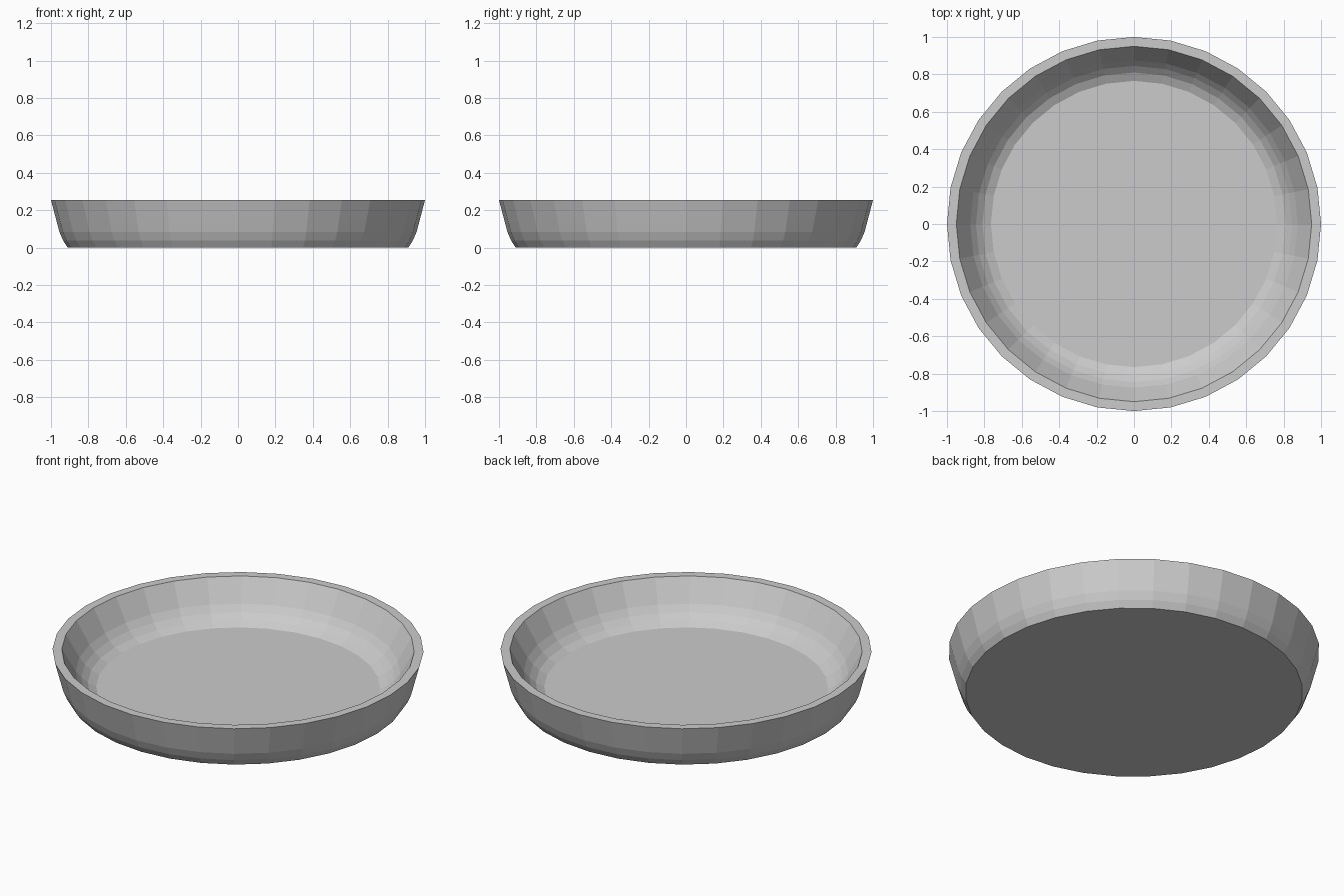
import bpy, bmesh, math

if "Cube" in bpy.data.objects:
    bpy.data.objects.remove(bpy.data.objects["Cube"])

SIDES = 32

# Half cross-section (radius, height): outer wall upward, rim, inner wall down to floor
profile = [(0.91, 0.0), (0.935, 0.038), (0.955, 0.085), (0.967, 0.13), (1.0, 0.255),
           (0.95, 0.255), (0.872, 0.125), (0.845, 0.088), (0.81, 0.057), (0.765, 0.035)]
profile[6] = (0.875, 0.125)


def lathe(name, pts, sides):
    bm = bmesh.new()
    rings = []
    for r, z in pts:
        rings.append([bm.verts.new((r * math.cos(2 * math.pi * i / sides),
                                    r * math.sin(2 * math.pi * i / sides), z))
                      for i in range(sides)])
    for a, b in zip(rings, rings[1:]):
        for i in range(sides):
            j = (i + 1) % sides
            bm.faces.new((a[i], a[j], b[j], b[i]))
    bm.faces.new(rings[0][::-1])   # underside
    bm.faces.new(rings[-1])        # inner floor
    bmesh.ops.recalc_face_normals(bm, faces=bm.faces)
    mesh = bpy.data.meshes.new(name)
    bm.to_mesh(mesh)
    bm.free()
    obj = bpy.data.objects.new(name, mesh)
    bpy.context.collection.objects.link(obj)
    return obj


# Shallow round dish, flat shaded
lathe("dish", profile, SIDES)
